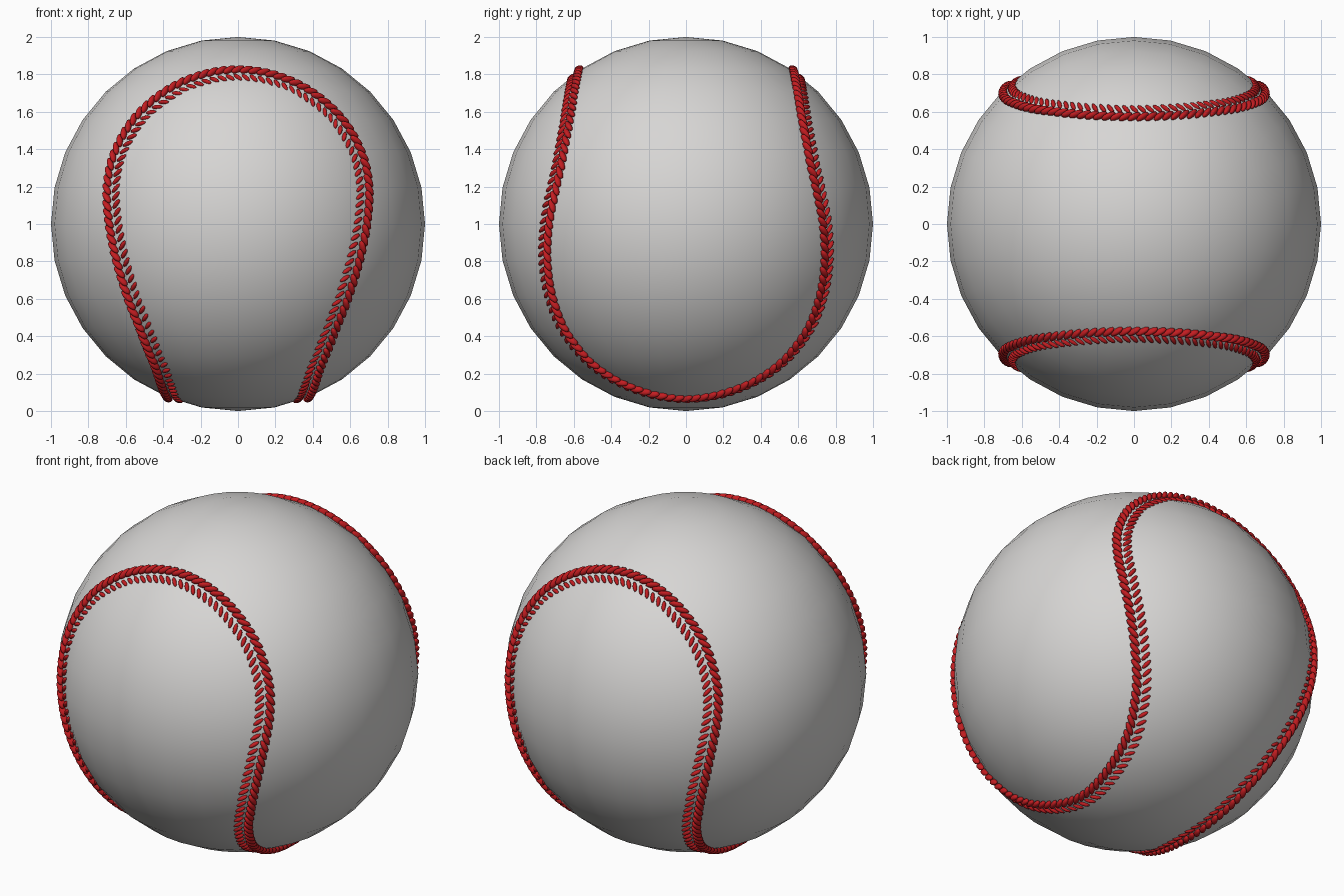
import bpy, bmesh, math
from mathutils import Vector, Matrix

cube = bpy.data.objects.get("Cube")
if cube:
    bpy.data.objects.remove(cube, do_unlink=True)

CENTRE = Vector((0, 0, 1))
PAIRS = 232


def material(name, rgb, roughness):
    m = bpy.data.materials.new(name)
    m.use_nodes = True
    m.diffuse_color = (*rgb, 1)
    node = m.node_tree.nodes["Principled BSDF"]
    node.inputs["Base Color"].default_value = (*rgb, 1)
    node.inputs["Roughness"].default_value = roughness
    return m


def finish(bm, name, mat):
    mesh = bpy.data.meshes.new(name)
    for f in bm.faces:
        f.smooth = True
    bm.to_mesh(mesh)
    bm.free()
    mesh.materials.append(mat)
    obj = bpy.data.objects.new(name, mesh)
    obj.location = CENTRE
    bpy.context.collection.objects.link(obj)
    return obj


white = material("off white leather", (0.68, 0.67, 0.66), 0.6)
red = material("red thread", (0.55, 0.012, 0.015), 0.5)

# Leather ball
bm = bmesh.new()
bmesh.ops.create_uvsphere(bm, u_segments=32, v_segments=16, radius=1)
finish(bm, "ball", white)

# Seam: one quarter, from the front top to the right side of the underside
quarter = [Vector(p) for p in (
    (0, -.575, .82), (.29, -.59, .76), (.53, -.62, .59), (.66, -.66, .38),
    (.70, -.70, .2), (.685, -.735, 0), (.645, -.745, -.2), (.58, -.71, -.4),
    (.5, -.62, -.6), (.42, -.41, -.81), (.37, 0, -.93))]
half = quarter + [Vector((p.x, -p.y, p.z)) for p in reversed(quarter[:-1])]
loop = half + [Vector((-p.x, p.y, p.z)) for p in reversed(half[1:-1])]


def smooth_loop(pts, steps):
    """Closed Catmull-Rom curve laid on the unit sphere."""
    out = []
    n = len(pts)
    for i in range(n):
        a, b, c, d = (pts[(i + k) % n] for k in (-1, 0, 1, 2))
        for s in range(steps):
            t = s / steps
            p = (2 * b + (c - a) * t + (2 * a - 5 * b + 4 * c - d) * t ** 2
                 + (3 * b - a - 3 * c + d) * t ** 3) / 2
            out.append(p.normalized())
    return out


def resample(pts, count):
    """Evenly spaced (point, tangent) pairs along a closed path."""
    ends = pts[1:] + pts[:1]
    total = sum((b - a).length for a, b in zip(pts, ends))
    step, walked, out = total / count, 0, []
    for a, b in zip(pts, ends):
        length = (b - a).length
        while len(out) < count and len(out) * step < walked + length:
            t = (len(out) * step - walked) / length
            out.append((a.lerp(b, t), (b - a).normalized()))
        walked += length
    return out


seam = resample(smooth_loop(loop, 20), PAIRS)


def stitch_row(name, offset, height, size, slant):
    """Slanted oval stitches beside the seam; positive offset is inside the lobes."""
    bm = bmesh.new()
    for p, tangent in seam:
        side = tangent.cross(p).normalized()
        n = (p + side * offset).normalized()
        along = tangent * math.cos(slant) + side * math.sin(slant)
        along = (along - n * along.dot(n)).normalized()
        across = n.cross(along)
        axes = Matrix((along, across, n)).transposed().to_4x4()
        place = Matrix.Translation(n * height) @ axes @ Matrix.Diagonal((*size, 1))
        bmesh.ops.create_uvsphere(bm, u_segments=10, v_segments=6, radius=1, matrix=place)
    return finish(bm, name, red)


# Raised outer stitches and shallow inner stitches form the herringbone
stitch_row("outer_stitches", -.005, 1.006, (.042, .016, .02), math.radians(-35))
stitch_row("inner_stitches", .052, .995, (.033, .012, .014), math.radians(50))
